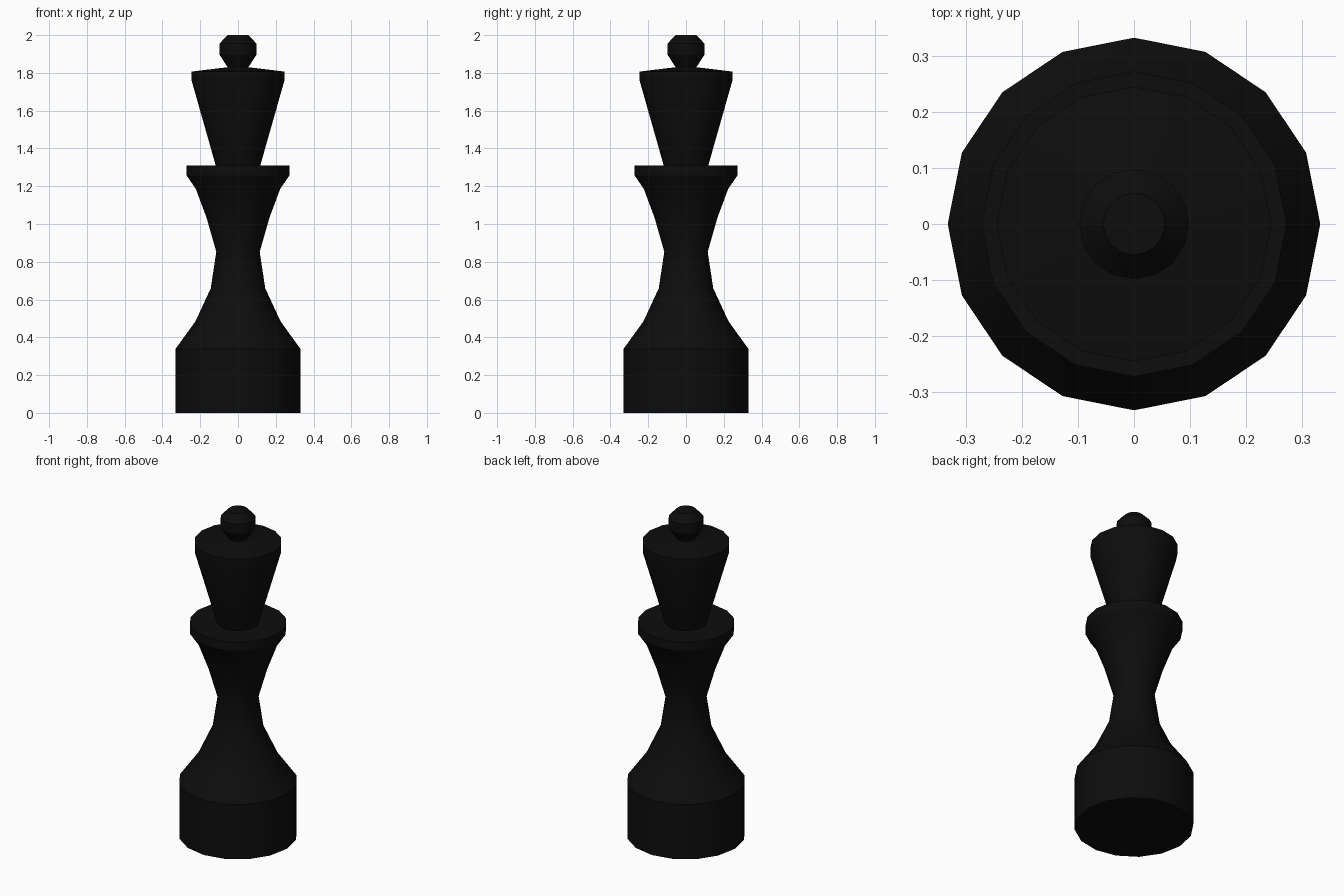
import bpy
import bmesh
from math import cos, sin, tau, radians

SIDES = 16

cube = bpy.data.objects.get("Cube")
if cube:
    bpy.data.objects.remove(cube, do_unlink=True)

# Single near-black finish
black = bpy.data.materials.new("black")
black.use_nodes = True
colour = (0.004, 0.004, 0.004, 1.0)
black.diffuse_color = colour
black.node_tree.nodes["Principled BSDF"].inputs["Base Color"].default_value = colour


def turned_part(name, profile, cap_bottom=False, cap_top=False):
    """Spin a (radius, height) profile, listed bottom to top, about z."""
    bm = bmesh.new()
    rings = [[bm.verts.new((r * cos(tau * i / SIDES), r * sin(tau * i / SIDES), z))
              for i in range(SIDES)] for r, z in profile]
    for low, high in zip(rings, rings[1:]):
        for i in range(SIDES):
            j = (i + 1) % SIDES
            bm.faces.new((low[i], low[j], high[j], high[i]))
    if cap_bottom:
        bm.faces.new(rings[0][::-1])
    if cap_top:
        bm.faces.new(rings[-1])
    mesh = bpy.data.meshes.new(name)
    bm.to_mesh(mesh)
    bm.free()
    mesh.materials.append(black)
    obj = bpy.data.objects.new(name, mesh)
    bpy.context.collection.objects.link(obj)
    bpy.ops.object.select_all(action="DESELECT")
    obj.select_set(True)
    bpy.context.view_layer.objects.active = obj
    bpy.ops.object.shade_smooth_by_angle(angle=radians(30))
    return obj


# Heavy cylindrical foot
turned_part("base", [(0.332, 0), (0.332, 0.337)], cap_bottom=True)

# Waisted stem flaring into the collar, with its flat upper ledge
turned_part("stem_and_collar", [
    (0.332, 0.337), (0.225, 0.485), (0.144, 0.66), (0.115, 0.853),
    (0.167, 1.035), (0.223, 1.185), (0.272, 1.257), (0.272, 1.31), (0.118, 1.31)])

# Flared crown with a short rim and shallow sloping top
turned_part("crown", [
    (0.118, 1.31), (0.245, 1.757), (0.245, 1.807), (0.055, 1.83)])

# Faceted knob on top
turned_part("finial", [
    (0.055, 1.83), (0.098, 1.897), (0.098, 1.955), (0.055, 2.0)], cap_top=True)
